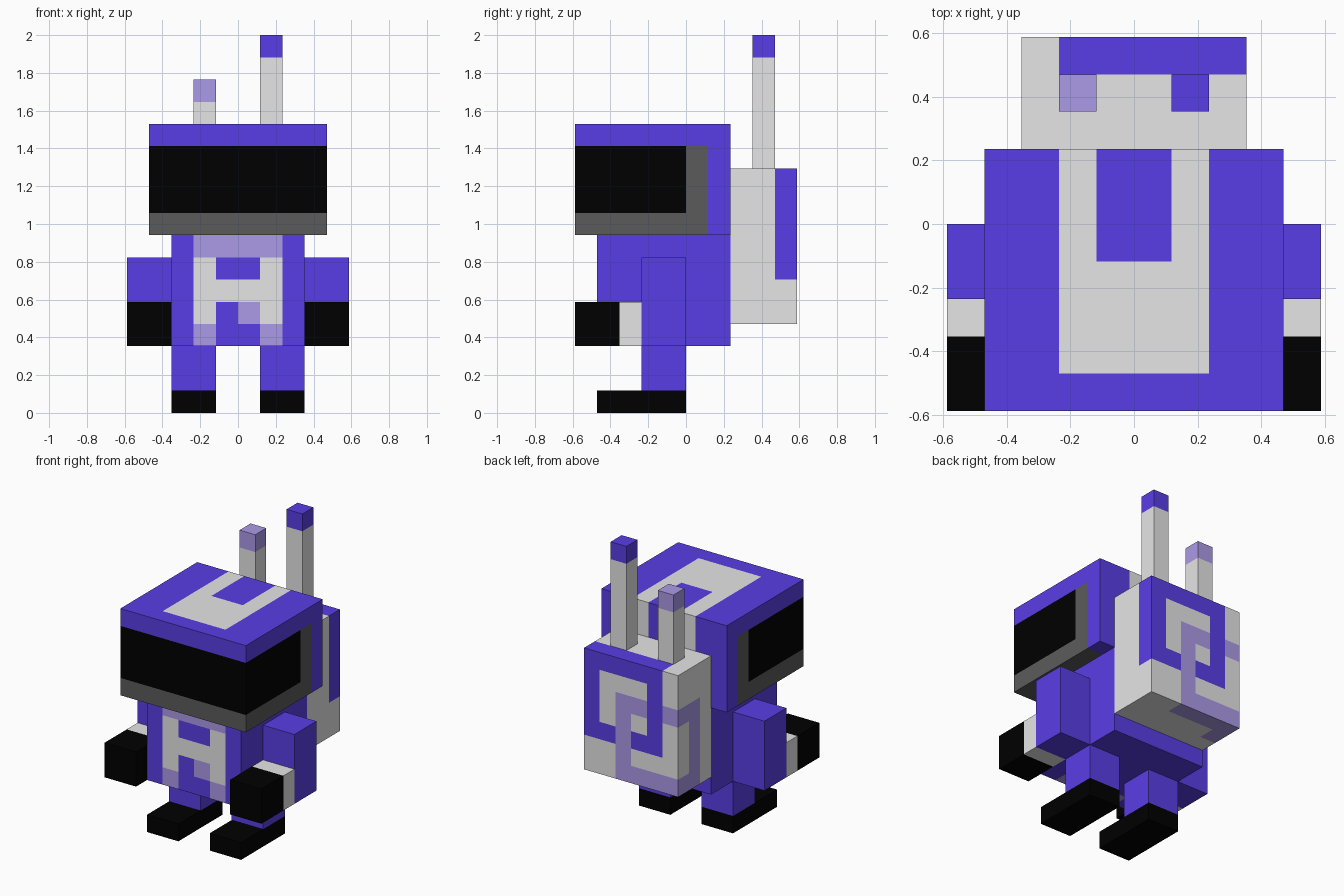
import bpy, bmesh
from math import floor
from mathutils import Vector

if "Cube" in bpy.data.objects:
    bpy.data.objects.remove(bpy.data.objects["Cube"])

U = 2 / 17  # one block; all sizes below are in blocks

COLOURS = {
    "violet": (0.102, 0.048, 0.791),
    "pale violet": (0.418, 0.328, 0.807),
    "light grey": (0.791, 0.791, 0.791),
    "dark grey": (0.105, 0.105, 0.105),
    "black": (0.0, 0.0, 0.0),
}
VIOLET, PALE, LIGHT, DARK, BLACK = range(5)
MATS = []
for label, rgb in COLOURS.items():
    m = bpy.data.materials.new(label)
    m.diffuse_color = (*rgb, 1)
    m.use_nodes = True
    m.node_tree.nodes["Principled BSDF"].inputs["Base Color"].default_value = m.diffuse_color
    MATS.append(m)


def box(name, lo, hi, colour):
    """Box from lo to hi; colour is an index, or a rule on block (x, y, z)."""
    lo, hi = Vector(lo), Vector(hi)
    bm = bmesh.new()
    bmesh.ops.create_cube(bm, size=1)
    for v in bm.verts:
        v.co = Vector(hi[i] if v.co[i] > 0 else lo[i] for i in range(3))
    if callable(colour):
        # cut the faces along the block grid, then colour by block
        for a in range(3):
            n = Vector((a == 0, a == 1, a == 2))
            for k in range(int(lo[a]) + 1, int(hi[a])):
                bmesh.ops.bisect_plane(bm, geom=bm.verts[:] + bm.edges[:] + bm.faces[:],
                                       plane_co=n * k, plane_no=n)
    bm.normal_update()
    for f in bm.faces:
        c = f.calc_center_median() - f.normal * 0.5
        f.material_index = colour(*(floor(t) for t in c)) if callable(colour) else colour
    for v in bm.verts:
        v.co *= U
    me = bpy.data.meshes.new(name)
    bm.to_mesh(me)
    bm.free()
    for m in MATS:
        me.materials.append(m)
    ob = bpy.data.objects.new(name, me)
    bpy.context.collection.objects.link(ob)
    return ob


# Head: visor wrapping the front and sides, U-shaped band on top
def head_rule(x, y, z):
    if y == 1 or z == 12:
        band = -2 <= x < 2 and y >= -4 and not (-1 <= x < 1 and y >= -1)
        return LIGHT if band else VIOLET
    return DARK if z == 8 or y == 0 else BLACK


box("head", (-4, -5, 8), (4, 2, 13), head_rule)

# Body: harness straps on the chest, rows from top to bottom
KEY = {"v": VIOLET, "p": PALE, "g": LIGHT}
STRAPS = ["vppppv", "vgvvgv", "vggggv", "vgvpgv", "vpvvpv"]


def body_rule(x, y, z):
    return KEY[STRAPS[7 - z][x + 3]] if y == -4 else VIOLET


box("body", (-3, -4, 3), (3, 2, 8), body_rule)

# Backpack: two interlocked square rings on the back, rows from top to bottom
RINGS = ["vvvvvg", "vgggvg", "vgppvp", "vgpgvg", "vvpvvg", "ggpggg", "ggpppp"]


def pack_rule(x, y, z):
    if y == 4:
        return KEY[RINGS[10 - z][2 - x]]
    return PALE if x == -3 and y == 3 and z <= 8 else LIGHT


box("backpack", (-3, 2, 4), (3, 5, 11), pack_rule)

# Antennas: tip block in its own colour
for name, x, top, tip in (("left_antenna", -2, 15, PALE), ("right_antenna", 1, 17, VIOLET)):
    box(name, (x, 3, 11), (x + 1, 4, top),
        lambda bx, by, bz: tip if bz == top - 1 else LIGHT)

# Limbs on both sides: arm, hand with grey cuff, leg, foot
for side, x in (("left", -1), ("right", 1)):
    def limb(name, x0, x1, y0, y1, z0, z1, colour):
        a, b = sorted((x * x0, x * x1))
        box(side + "_" + name, (a, y0, z0), (b, y1, z1), colour)

    limb("arm", 3, 5, -2, 0, 3, 7, VIOLET)
    limb("hand", 3, 5, -5, -2, 3, 5, lambda bx, by, bz: LIGHT if by == -3 else BLACK)
    limb("leg", 1, 3, -2, 0, 1, 3, VIOLET)
    limb("foot", 1, 3, -4, 0, 0, 1, BLACK)
